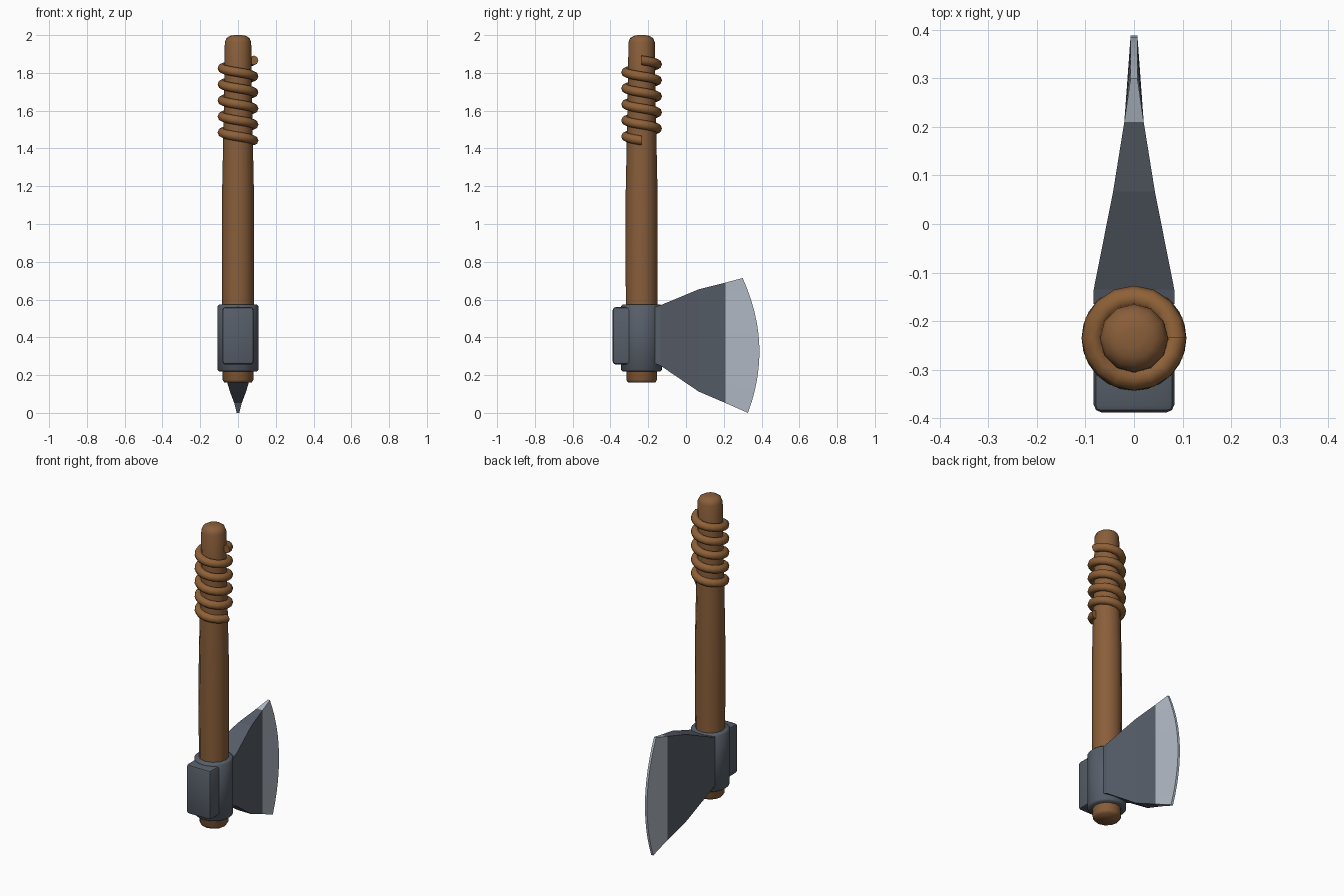
import bpy, bmesh, math
from mathutils import Vector

if "Cube" in bpy.data.objects:
    bpy.data.objects.remove(bpy.data.objects["Cube"])

CY = -0.235  # handle axis position along y


def material(name, rgb):
    m = bpy.data.materials.new(name)
    m.diffuse_color = (*rgb, 1)
    m.use_nodes = True
    m.node_tree.nodes["Principled BSDF"].inputs["Base Color"].default_value = m.diffuse_color
    return m


WOOD = material("brown wood", (0.25, 0.112, 0.042))
CORD = material("tan cord", (0.27, 0.118, 0.038))
STEEL = material("dark steel", (0.095, 0.112, 0.14))
EDGE = material("bright edge", (0.44, 0.49, 0.56))


def finish(name, bm, mats, smooth=None):
    bmesh.ops.recalc_face_normals(bm, faces=bm.faces)
    me = bpy.data.meshes.new(name)
    bm.to_mesh(me)
    bm.free()
    ob = bpy.data.objects.new(name, me)
    bpy.context.collection.objects.link(ob)
    for m in mats:
        me.materials.append(m)
    if smooth:
        bpy.ops.object.select_all(action='DESELECT')
        ob.select_set(True)
        bpy.context.view_layer.objects.active = ob
        bpy.ops.object.shade_smooth_by_angle(angle=math.radians(smooth))
    return ob


def skin(bm, rings):
    """Bridge closed rings of points and cap both ends."""
    vs = [[bm.verts.new(p) for p in r] for r in rings]
    n = len(vs[0])
    for a, b in zip(vs, vs[1:]):
        for i in range(n):
            j = (i + 1) % n
            bm.faces.new((a[i], a[j], b[j], b[i]))
    bm.faces.new(vs[0])
    bm.faces.new(vs[-1])


def lathe(name, profile, sides, mat, smooth):
    bm = bmesh.new()
    turn = [2 * math.pi * i / sides for i in range(sides)]
    skin(bm, [[(r * math.cos(a), CY + r * math.sin(a), z) for a in turn]
              for r, z in profile])
    return finish(name, bm, [mat], smooth)


# Tapered handle with a domed top
lathe("handle", [(0.072, 0.16), (0.081, 0.175), (0.083, 0.5), (0.085, 0.85),
                 (0.084, 1.18), (0.079, 1.42), (0.072, 1.75), (0.07, 1.962),
                 (0.061, 1.984), (0.042, 1.996), (0.02, 2.0)], 12, WOOD, 60)

# Steel socket around the handle
lathe("socket", [(0.1, 0.22), (0.108, 0.228), (0.108, 0.565), (0.1, 0.573)],
      24, STEEL, 60)

# Cord wound five turns around the grip
bm = bmesh.new()
rings = []
STEPS, TURNS = 16, 5
for k in range(STEPS * TURNS + 1):
    a = -2 * math.pi * k / STEPS
    out = Vector((math.cos(a), math.sin(a), 0))
    centre = Vector((0, CY, 1.442 + 0.085 * k / STEPS)) + out * 0.084
    rings.append([centre + out * 0.024 * math.cos(b)
                  + Vector((0, 0, 0.025 * math.sin(b)))
                  for b in (2 * math.pi * i / 8 for i in range(8))])
skin(bm, rings)
finish("grip_cord", bm, [CORD], 60)

# Hammer block behind the socket
bm = bmesh.new()
bmesh.ops.create_cube(bm, size=1)
for v in bm.verts:
    v.co = (v.co.x * 0.166, -0.298 + v.co.y * 0.18, 0.408 + v.co.z * 0.304)
bmesh.ops.bevel(bm, geom=bm.edges[:], offset=0.016, segments=2, profile=0.5,
                affect='EDGES')
finish("poll_block", bm, [STEEL], 30)

# Flared blade: stations of (y, half thickness, bottom z, top z)
stations = [(-0.165, 0.083, 0.262, 0.562), (-0.135, 0.083, 0.25, 0.57),
            (0.067, 0.043, 0.113, 0.654), (0.21, 0.02, 0.052, 0.69),
            (None, 0.007, 0.0, 0.714)]
ROWS = 12
bm = bmesh.new()
grid = []
for y, w, z0, z1 in stations:
    col = []
    for r in range(ROWS + 1):
        t = r / ROWS
        yy = y if y is not None else 0.328 - 0.028 * t + 0.296 * t * (1 - t)
        z = z0 + (z1 - z0) * t
        col.append([bm.verts.new((s * w, yy, z)) for s in (-1, 1)])
    grid.append(col)
for c in range(len(grid) - 1):
    a, b = grid[c], grid[c + 1]
    mi = int(c == len(grid) - 2)  # last strip is the sharpened edge
    for r in range(ROWS):
        for s in (0, 1):
            bm.faces.new((a[r][s], b[r][s], b[r + 1][s], a[r + 1][s])).material_index = mi
    for r in (0, ROWS):
        bm.faces.new((a[r][0], a[r][1], b[r][1], b[r][0])).material_index = mi
for col, mi in ((grid[0], 0), (grid[-1], 1)):
    for r in range(ROWS):
        bm.faces.new((col[r][0], col[r][1], col[r + 1][1], col[r + 1][0])).material_index = mi
finish("blade", bm, [STEEL, EDGE])
